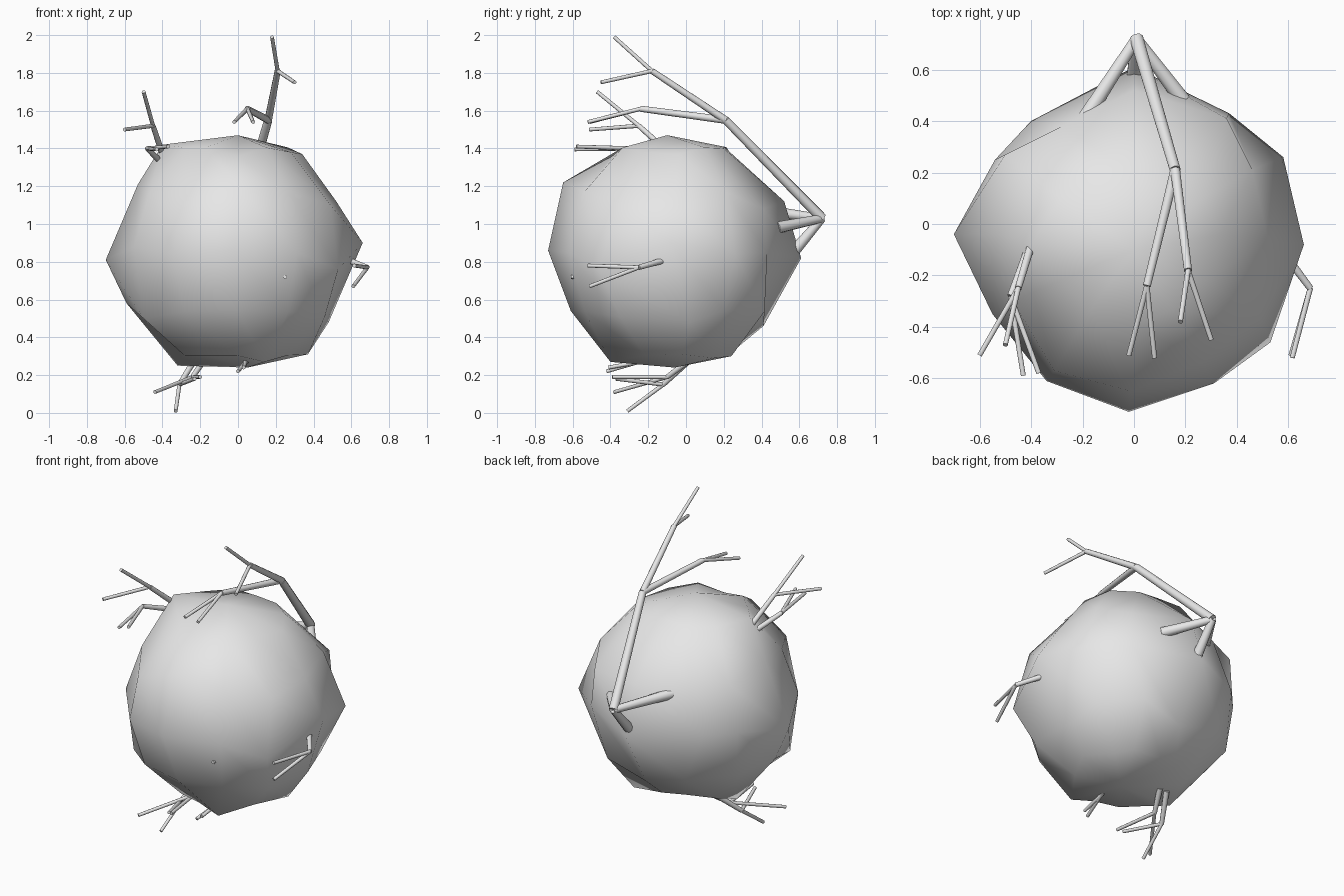
import bpy, bmesh, math
from mathutils import Vector, Matrix

old = bpy.data.objects.get("Cube")
if old:
    bpy.data.objects.remove(old, do_unlink=True)

grey = bpy.data.materials.new("pale_grey")
grey.use_nodes = True
grey.diffuse_color = (0.8, 0.8, 0.8, 1)
grey.node_tree.nodes["Principled BSDF"].inputs["Base Color"].default_value = grey.diffuse_color


def make_object(name, bm, angle):
    """Turn a bmesh into a grey object, smooth up to the given angle."""
    mesh = bpy.data.meshes.new(name)
    bm.to_mesh(mesh)
    bm.free()
    obj = bpy.data.objects.new(name, mesh)
    bpy.context.collection.objects.link(obj)
    mesh.materials.append(grey)
    bpy.ops.object.select_all(action="DESELECT")
    obj.select_set(True)
    bpy.context.view_layer.objects.active = obj
    bpy.ops.object.shade_smooth_by_angle(angle=math.radians(angle))
    return obj


def add_rod(bm, start, end, r_start, r_end):
    """Add one tapered rod between two points."""
    start, end = Vector(start), Vector(end)
    axis = end - start
    turn = axis.to_track_quat("Z", "Y").to_matrix().to_4x4()
    bmesh.ops.create_cone(
        bm, cap_ends=True, segments=10, radius1=r_start, radius2=r_end,
        depth=axis.length, matrix=Matrix.Translation((start + end) / 2) @ turn)


def make_twig(name, root, fork, tips, thick=0.017, thin=0.010):
    """A stem that splits into thinner tips."""
    bm = bmesh.new()
    add_rod(bm, root, fork, thick, thick * 0.8)
    for tip in tips:
        add_rod(bm, fork, tip, thin * 1.1, thin)
    return make_object(name, bm, 40)


# Lumpy body: a coarse ringed ball whose corners are pulled out of place
body = bmesh.new()
bmesh.ops.create_uvsphere(body, u_segments=12, v_segments=6, radius=0.635,
                          matrix=Matrix.Translation((-0.01, -0.06, 0.855)))
pulls = [
    # crown
    (0, -0.1, 1.47), (0.34, -0.04, 1.37), (0.13, 0.2, 1.4),
    (0, 0.2, 1.41), (-0.4, -0.08, 1.42), (0, -0.39, 1.36),
    (0.28, -0.22, 1.38),
    # shoulder
    (0.52, -0.06, 1.12), (0.46, 0.21, 1.17), (0.36, 0.41, 1.08),
    (0, 0.52, 1.12), (-0.28, 0.38, 1.14), (-0.5, 0.27, 1.15),
    (-0.53, -0.04, 1.21), (-0.47, -0.3, 1.16), (-0.31, -0.57, 1.1),
    (-0.01, -0.65, 1.22), (0.49, -0.36, 1.1),
    # middle
    (0.66, -0.08, 0.9), (0.58, 0.26, 0.84), (0.37, 0.43, 0.85),
    (0, 0.61, 0.82), (-0.4, 0.4, 0.85), (-0.54, 0.25, 0.85),
    (-0.7, -0.04, 0.81), (-0.55, -0.35, 0.88), (-0.34, -0.61, 0.84),
    (-0.02, -0.73, 0.86), (0.31, -0.62, 0.85), (0.53, -0.46, 0.76),
    # underside
    (0.48, 0.02, 0.48), (0.45, 0.2, 0.54), (0, 0.41, 0.46),
    (-0.51, 0.22, 0.56), (-0.59, -0.06, 0.58), (-0.5, -0.34, 0.5),
    (0, -0.61, 0.54), (0.46, -0.35, 0.51), (0.37, -0.02, 0.31),
    (0.27, 0.15, 0.29), (0.2, 0.24, 0.3), (0, 0.24, 0.32),
    (-0.15, 0.2, 0.33), (-0.32, -0.06, 0.25), (0.14, -0.4, 0.27),
    (0.05, -0.06, 0.24),
]
free = set(body.verts)
for target in map(Vector, pulls):
    corner = min(free, key=lambda v: (v.co - target).length)
    corner.co = target
    free.remove(corner)
make_object("body", body, 75)

# Tall rear branch: three feet, a trunk and two forked arms
hub, elbow = (0.01, 0.72, 1.03), (0.16, 0.21, 1.55)
trunk = bmesh.new()
add_rod(trunk, hub, elbow, 0.028, 0.022)
for foot in [(0.19, 0.48, 0.98), (-0.19, 0.41, 1.07), (0, 0.55, 0.83)]:
    add_rod(trunk, hub, foot, 0.022, 0.032)
make_object("rear_trunk", trunk, 40)
make_twig("rear_upper_arm", elbow, (0.21, -0.18, 1.81),
          [(0.18, -0.38, 1.99), (0.3, -0.45, 1.75)], 0.02)
make_twig("rear_lower_arm", elbow, (0.05, -0.24, 1.61),
          [(-0.02, -0.51, 1.54), (0.08, -0.52, 1.54)], 0.02)

# Pair of twigs on the crown
make_twig("crown_upper_twig", (-0.39, -0.05, 1.34), (-0.45, -0.25, 1.52),
          [(-0.5, -0.47, 1.7), (-0.6, -0.51, 1.5)])
make_twig("crown_lower_twig", (-0.4, -0.07, 1.32), (-0.48, -0.28, 1.4),
          [(-0.37, -0.58, 1.41), (-0.43, -0.59, 1.395)])

# Side twig
make_twig("side_twig", (0.58, -0.11, 0.81), (0.685, -0.25, 0.77),
          [(0.61, -0.51, 0.67), (0.615, -0.52, 0.78)])

# Twigs under the body
make_twig("under_outer_twig", (-0.23, 0.02, 0.28), (-0.31, -0.12, 0.15),
          [(-0.33, -0.31, 0.01), (-0.23, -0.37, 0.18)])
make_twig("under_inner_twig", (-0.18, 0.02, 0.28), (-0.24, -0.1, 0.19),
          [(-0.44, -0.38, 0.11), (-0.2, -0.39, 0.19)])
make_twig("under_front_twig", (0.07, -0.15, 0.3), (0.04, -0.25, 0.27),
          [(0, -0.42, 0.22), (0.03, -0.41, 0.24)])

# Tiny tip poking through the front
nub = bmesh.new()
add_rod(nub, (0.25, -0.45, 0.72), (0.25, -0.61, 0.72), 0.011, 0.01)
make_object("front_nub", nub, 40)
